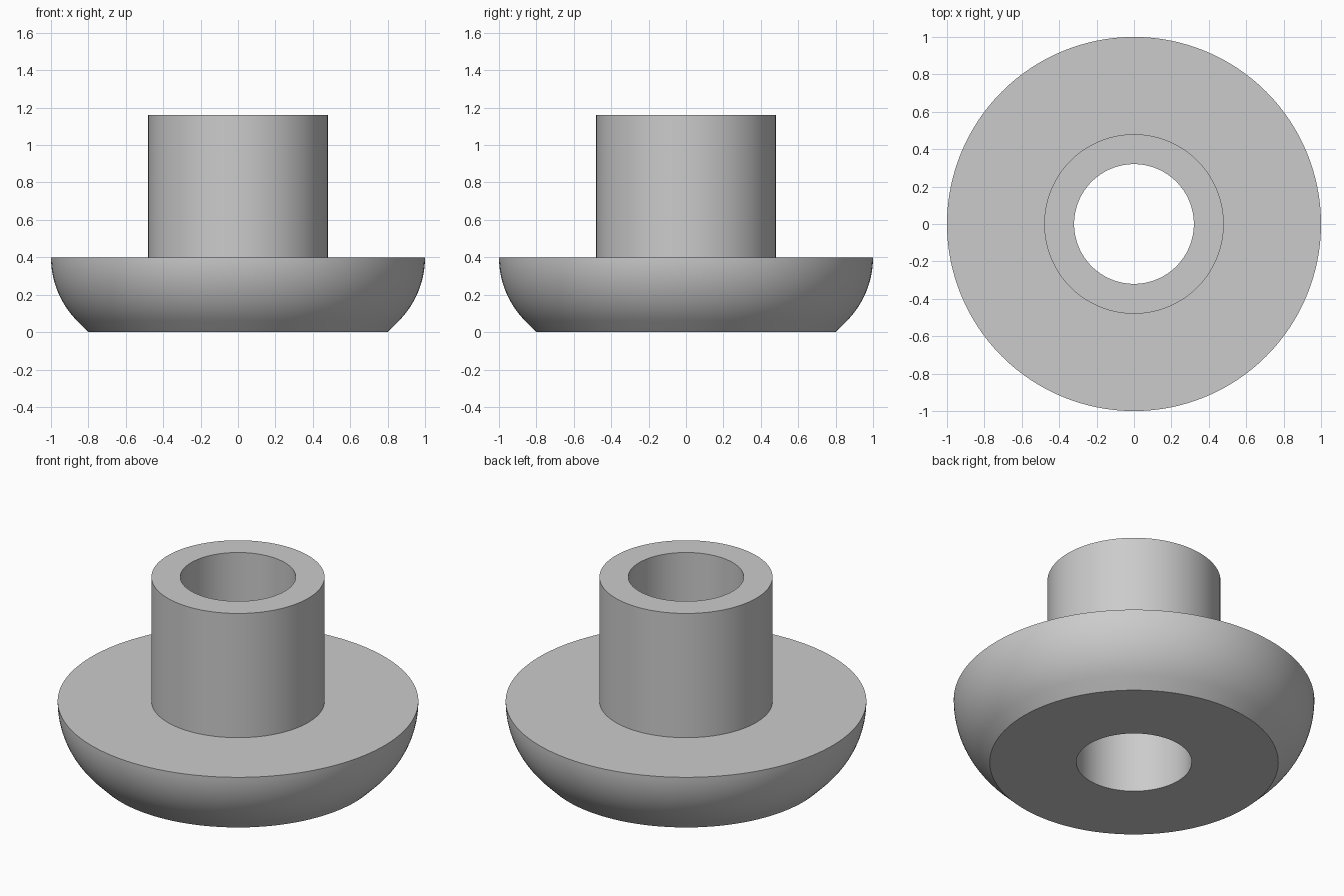
import bpy
import bmesh
import math

SEGMENTS = 128
BORE, STEM, FOOT, RIM = 0.32, 0.48, 0.8, 1.0
FLANGE_TOP, STEM_TOP = 0.4, 1.16

cube = bpy.data.objects.get("Cube")
if cube:
    bpy.data.objects.remove(cube, do_unlink=True)

grey = bpy.data.materials.new("plain grey")
grey.use_nodes = True
grey.diffuse_color = (0.6, 0.6, 0.6, 1)
grey.node_tree.nodes["Principled BSDF"].inputs["Base Color"].default_value = grey.diffuse_color


def lathe(name, profile):
    """Revolve a closed (radius, height) profile around z."""
    bm = bmesh.new()
    verts = [bm.verts.new((r, 0, z)) for r, z in profile]
    edges = [bm.edges.new((v, verts[i - 1])) for i, v in enumerate(verts)]
    bmesh.ops.spin(bm, geom=verts + edges, cent=(0, 0, 0), axis=(0, 0, 1),
                   angle=math.tau, steps=SEGMENTS, use_duplicate=False)
    bmesh.ops.remove_doubles(bm, verts=bm.verts, dist=0.0001)
    bmesh.ops.recalc_face_normals(bm, faces=bm.faces)
    mesh = bpy.data.meshes.new(name)
    bm.to_mesh(mesh)
    bm.free()
    mesh.materials.append(grey)
    obj = bpy.data.objects.new(name, mesh)
    bpy.context.collection.objects.link(obj)
    bpy.ops.object.select_all(action="DESELECT")
    obj.select_set(True)
    bpy.context.view_layer.objects.active = obj
    bpy.ops.object.shade_smooth_by_angle(angle=math.radians(30))
    return obj


# Rounded flank: an arc from a 45 degree chamfer up to the vertical rim
radius = (FLANGE_TOP - (RIM - FOOT)) / (math.sqrt(2) - 1)
steps = 16
flank = []
for i in range(steps + 1):
    a = math.radians(45) * (1 - i / steps)
    flank.append((RIM - radius + radius * math.cos(a), FLANGE_TOP - radius * math.sin(a)))

# Flange and hollow stem in one turned piece
lathe("flanged_bushing",
      [(BORE, 0), (FOOT, 0)] + flank
      + [(STEM, FLANGE_TOP), (STEM, STEM_TOP), (BORE, STEM_TOP)])
